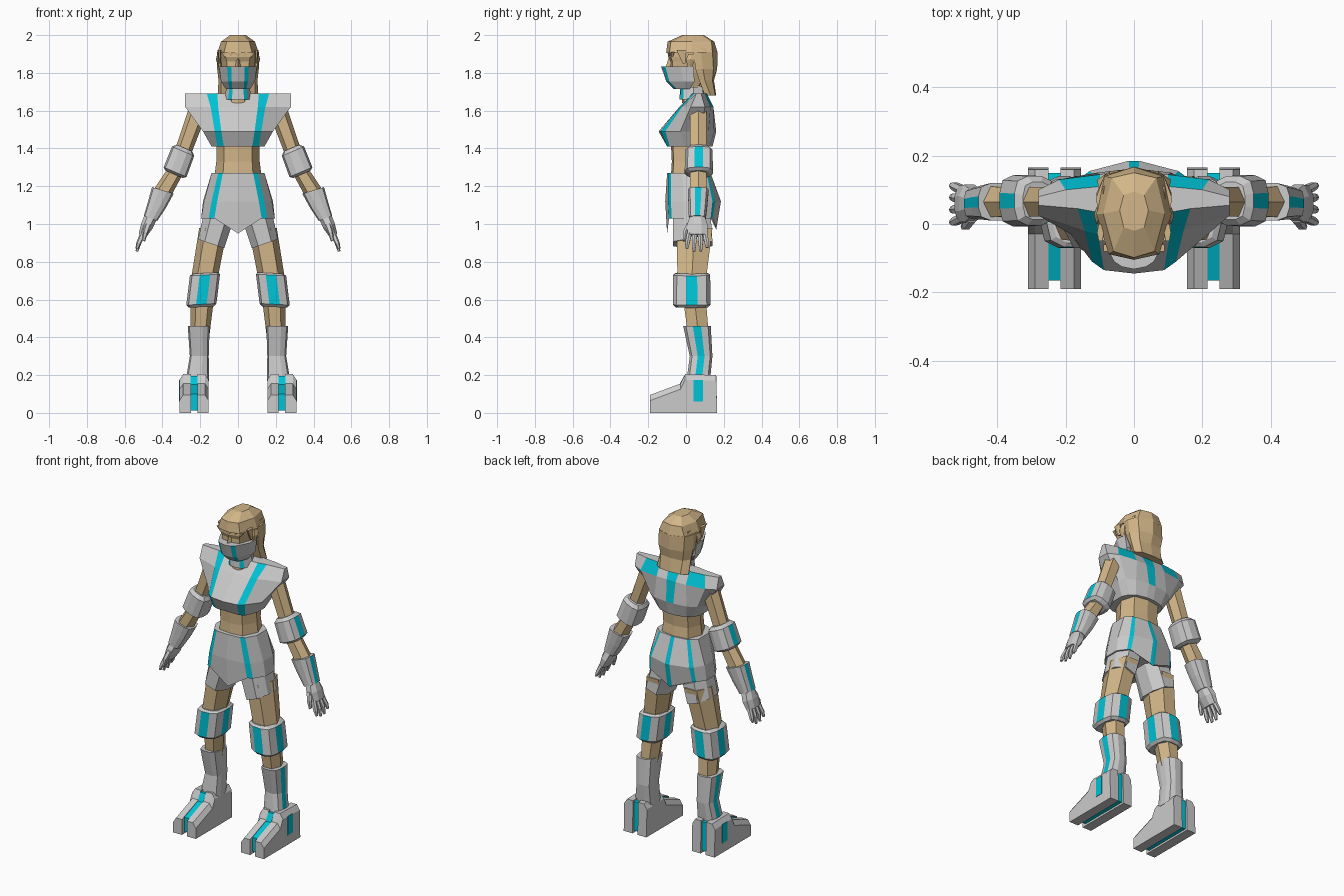
import bpy, bmesh
from math import cos, sin, radians


def material(name, rgb):
    m = bpy.data.materials.new(name)
    m.diffuse_color = (*rgb, 1)
    return m


CYAN = material("cyan", (0.0, 0.55, 0.68))
TAN = material("tan", (0.65, 0.47, 0.25))


def loft(name, rings, base=None, strips=None, mirror=False):
    """Skin a stack of rings; strips maps an edge index to the bands coloured cyan."""
    strips = strips or {}
    bm = bmesh.new()
    vs = [[bm.verts.new(p) for p in r] for r in rings]
    n = len(vs[0])
    for b in range(len(vs) - 1):
        for i in range(n):
            j = (i + 1) % n
            f = bm.faces.new((vs[b][i], vs[b][j], vs[b + 1][j], vs[b + 1][i]))
            f.material_index = int(b in strips.get(i, ()))
    bm.faces.new(vs[0])
    bm.faces.new(vs[-1])
    bmesh.ops.recalc_face_normals(bm, faces=bm.faces)
    me = bpy.data.meshes.new(name)
    bm.to_mesh(me)
    bm.free()
    me.materials.append(base)
    me.materials.append(CYAN)
    ob = bpy.data.objects.new(name, me)
    bpy.context.collection.objects.link(ob)
    if mirror:
        ob.modifiers.new("mirror", 'MIRROR').use_mirror_merge = False
    return ob


def sym(name, layers, base=None, strips=None):
    """Symmetric body: layers are (z, half outline front to back); a third value overrides z."""
    rings, n = [], len(layers[0][1])
    for z, half in layers:
        pts = [(p[0], p[1], p[2] if len(p) > 2 else z) for p in half]
        rings.append(pts + [(-x, y, h) for x, y, h in pts[-2:0:-1]])
    full = {}
    for e, bands in (strips or {}).items():
        full[e] = full[2 * n - 3 - e] = bands
    return loft(name, rings, base, full)


HEX = [(-.55, -1), (.55, -1), (1, 0), (.55, 1), (-.55, 1), (-1, 0)]
OCT = [(-.5, -1), (.5, -1), (1, -.4), (1, .4), (.5, 1), (-.5, 1), (-1, .4), (-1, -.4)]
PAD = [(-.35, -1), (.35, -1), (.85, -.8), (1, -.3), (1, .3), (.85, .8),
       (.35, 1), (-.35, 1), (-.85, .8), (-1, .3), (-1, -.3), (-.85, -.8)]


def limb(name, section, stations, base=None, strips=None):
    """Mirrored limb; each station is x, y, z, half width, half depth, tilt."""
    rings = []
    for x, y, z, w, d, t in stations:
        c, s = cos(radians(t)), sin(radians(t))
        rings.append([(x + u * w * c, y + v * d, z + u * w * s) for u, v in section])
    return loft(name, rings, base, strips, True)


def slab(name, profile, spans, base=None):
    """Mirrored side profile swept across x; each span is x and top drop."""
    return loft(name, [[(x, y, z - drop * (z > .01)) for y, z in profile]
                       for x, drop in spans], base, None, True)


# Torso
sym("chest_armour", [
    (1.41, [(0, -.10), (.075, -.10), (.11, -.085), (.14, -.01), (.14, .06), (.12, .10),
            (.09, .125), (.025, .14), (0, .14)]),
    (1.49, [(0, -.145), (.088, -.135), (.123, -.11), (.185, -.03), (.185, .08), (.16, .12),
            (.11, .15), (.025, .16), (0, .16)]),
    (1.62, [(0, -.035), (.105, -.03), (.145, -.02), (.28, .025), (.28, .10), (.22, .13),
            (.10, .145), (.03, .145), (0, .145)]),
    (1.69, [(0, .03), (.11, .035), (.165, .045), (.28, .055), (.28, .08), (.20, .10),
            (.10, .11), (.04, .11), (0, .11)])],
    strips={1: (0, 1, 2), 5: (2,), 7: (1, 2)})
sym("waist", [
    (1.25, [(0, -.08), (.08, -.07), (.125, .02), (.09, .11), (0, .125)]),
    (1.33, [(0, -.075), (.075, -.065), (.115, .02), (.085, .10), (0, .115)]),
    (1.43, [(0, -.08), (.075, -.07), (.112, .02), (.085, .11), (0, .125)])], TAN)

# Shorts
sym("shorts", [
    (1.27, [(0, -.10), (.08, -.095), (.105, -.08), (.14, -.02), (.14, .08), (.105, .11),
            (.09, .12), (.012, .13), (0, .13)]),
    (1.12, [(0, -.11), (.11, -.095), (.14, -.08), (.18, -.01), (.185, .08), (.15, .14),
            (.13, .155), (.015, .185), (0, .185)]),
    (1.03, [(0, -.10, .95), (.125, -.09), (.155, -.075), (.195, -.01), (.195, .08),
            (.16, .13), (.14, .14), (.016, .16, .98), (0, .16, .97)])],
    strips={1: (0, 1), 5: (0, 1), 7: (0, 1)})
limb("shorts_leg", OCT, [(.095, .03, 1.06, .085, .10, 0), (.142, .035, .895, .073, .105, 19)])

# Legs
limb("thigh", HEX, [(.13, .045, .98, .075, .095, 0), (.18, .03, .70, .07, .075, 0)], TAN)
limb("knee_pad", PAD, [(.172, .03, .74, .066, .085, -3), (.175, .03, .73, .080, .098, -3),
                       (.194, .03, .575, .080, .10, -3), (.194, .03, .56, .066, .085, -3)],
     strips={0: (1,), 3: (1,), 6: (1,), 9: (1,)})
limb("calf", HEX, [(.19, .045, .60, .062, .06, 0), (.20, .065, .42, .05, .055, 0)], TAN)
limb("boot_shaft", PAD, [(.208, .058, .46, .058, .073, 0), (.205, .08, .30, .05, .06, 0),
                         (.215, .065, .17, .062, .062, 0)], strips={3: (0, 1)})

# Split boots with a glowing core
FOOT = [(-.19, 0), (-.19, .095), (-.03, .155), (-.005, .205), (.16, .20), (.165, 0)]
CORE = [(-.165, .012), (-.165, .10), (-.035, .15), (-.01, .195), (.15, .19), (.15, .012)]
slab("boot_inner_half", FOOT, [(.155, .03), (.175, 0), (.215, 0)])
slab("boot_outer_half", FOOT, [(.25, 0), (.29, 0), (.31, .03)])
slab("boot_core", CORE, [(.214, 0), (.251, 0)], CYAN)
slab("boot_side_light", [(.04, .06), (.04, .175), (.09, .175), (.09, .06)],
     [(.29, 0), (.312, 0)], CYAN)

# Arms
limb("upper_arm", HEX, [(.205, .065, 1.62, .05, .045, 21), (.31, .065, 1.33, .043, .042, 21)], TAN)
limb("elbow_pad", PAD, [(.283, .068, 1.402, .045, .055, 23), (.291, .068, 1.385, .064, .072, 23),
                        (.333, .068, 1.275, .066, .075, 23), (.338, .068, 1.263, .05, .055, 23)],
     strips={3: (1,)})
limb("forearm", HEX, [(.325, .065, 1.29, .042, .042, 21), (.41, .065, 1.15, .05, .045, 20)], TAN)
limb("gauntlet", PAD, [(.398, .065, 1.178, .06, .055, 17), (.43, .063, 1.10, .05, .05, 20),
                       (.463, .06, 1.03, .038, .045, 22)], strips={3: (0, 1)})
limb("palm", OCT, [(.463, .06, 1.035, .034, .04, 22), (.482, .06, .99, .033, .055, 22),
                   (.505, .06, .94, .022, .052, 22)])
for i, (y, tip) in enumerate([(.018, .87), (.046, .855), (.074, .855), (.100, .875)]):
    limb(f"finger_{i + 1}", HEX, [(.503, y, .95, .015, .013, 20),
                                  (.525, y + (y - .06) * .25, .90, .013, .012, 20),
                                  (.535, y + (y - .06) * .3, tip, .007, .007, 10)])
limb("thumb", HEX, [(.475, .02, 1.0, .018, .016, 20), (.49, -.003, .955, .014, .013, 20),
                    (.50, -.008, .91, .008, .008, 20)])

# Neck and collar
sym("neck", [(z, [(0, -.02), (.035, -.01), (.05, .04), (.035, .08), (0, .09)])
             for z in (1.64, 1.80)], TAN)
sym("collar", [
    (1.66, [(0, -.035), (.032, -.03), (.052, -.015), (.075, .04), (.05, .095), (0, .105)]),
    (1.725, [(0, -.03), (.028, -.027), (.045, -.012), (.06, .04), (.04, .085), (0, .095)])],
    strips={1: (0,)})

# Head
sym("face", [
    (1.73, [(0, -.07), (.035, -.055), (.055, .01), (.05, .07), (0, .08)]),
    (1.80, [(0, -.085), (.055, -.07), (.08, .01), (.075, .09), (0, .10)]),
    (1.86, [(0, -.082), (.06, -.072), (.09, .01), (.09, .10), (0, .12)]),
    (1.885, [(0, -.095), (.065, -.08), (.093, .01), (.09, .11), (0, .13)]),
    (1.93, [(0, -.09), (.065, -.08), (.095, .01), (.09, .11), (0, .13)])], TAN)
sym("nose", [(1.82, [(0, -.11), (.016, -.08), (0, -.07)]),
             (1.88, [(0, -.092), (.008, -.08), (0, -.07)])], TAN)
limb("ear", HEX, [(.095, .02, 1.83, .008, .012, 0), (.103, .025, 1.87, .014, .024, 0),
                  (.10, .03, 1.90, .01, .018, 0)], TAN)
sym("face_mask", [
    (1.715, [(0, -.065), (.03, -.062), (.045, -.05), (.065, 0), (.06, .02), (0, .02)]),
    (1.755, [(0, -.105), (.033, -.10), (.053, -.088), (.09, -.01), (.09, .045), (0, .045)]),
    (1.835, [(0, -.132), (.036, -.125), (.058, -.11), (.10, -.03), (.10, .04), (0, .04)])],
    strips={1: (0, 1)})

# Hair
sym("hair_cap", [
    (1.905, [(0, -.105), (.075, -.088), (.11, .03), (.088, .14), (0, .168)]),
    (1.965, [(0, -.098), (.06, -.08), (.09, .03), (.065, .135), (0, .15)]),
    (2.0, [(0, -.02), (.03, -.01), (.042, .04), (.03, .085), (0, .095)])], TAN)
sym("back_hair", [
    (1.68, [(0, .10), (.09, .10), (.108, .13), (.07, .155), (0, .16)]),
    (1.76, [(0, .08), (.09, .07), (.103, .10), (.075, .14), (0, .148)]),
    (1.82, [(0, .06), (.10, .05), (.11, .09), (.085, .145), (0, .165)]),
    (1.91, [(0, .04), (.108, .04), (.11, .08), (.088, .14), (0, .168)])], TAN)
for i, x in enumerate((-.07, -.035, 0, .035, .07)):
    y = -.098 + abs(x) * .25
    loft(f"fringe_lock_{i + 1}", [
        [(x - .02, y, 1.91), (x + .02, y, 1.91), (x + .02, y + .02, 1.91), (x - .02, y + .02, 1.91)],
        [(x - .003, y + .004, 1.885), (x + .003, y + .004, 1.885),
         (x + .003, y + .012, 1.885), (x - .003, y + .012, 1.885)]], TAN)
limb("side_lock", HEX, [(.098, -.025, 1.92, .01, .025, 0), (.098, -.01, 1.85, .005, .008, 0)], TAN)
